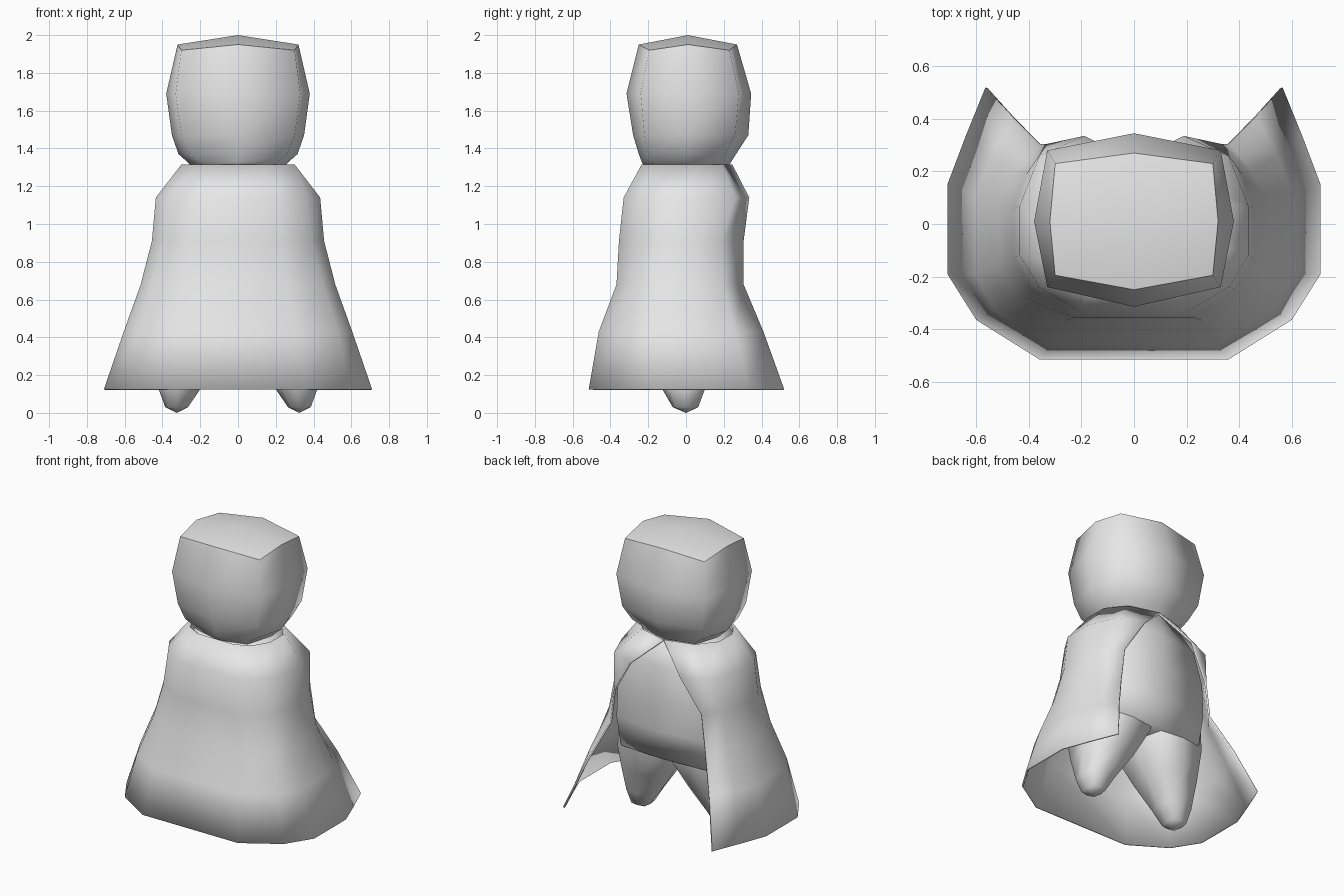
import bpy, bmesh

cube = bpy.data.objects.get("Cube")
if cube:
    bpy.data.objects.remove(cube)

grey = bpy.data.materials.new("light_grey")
grey.use_nodes = True
grey.diffuse_color = (0.8, 0.8, 0.8, 1)
grey.node_tree.nodes["Principled BSDF"].inputs["Base Color"].default_value = (0.8, 0.8, 0.8, 1)


def loft(name, rings, closed=True, bottom=None, top=None, sharp_top=False):
    """Skin counter-clockwise rings from low to high; optional centre points cap the ends."""
    bm = bmesh.new()
    rows = [[bm.verts.new(p) for p in ring] for ring in rings]
    n = len(rows[0])
    for lo, hi in zip(rows, rows[1:]):
        for j in range(n if closed else n - 1):
            k = (j + 1) % n
            bm.faces.new((lo[j], lo[k], hi[k], hi[j]))
    for centre, row, flip in ((bottom, rows[0], True), (top, rows[-1], False)):
        if centre:
            c = bm.verts.new(centre)
            for j in range(n):
                a, b = row[j], row[(j + 1) % n]
                bm.faces.new((b, a, c) if flip else (a, b, c))
    for f in bm.faces:
        f.smooth = True
    if sharp_top:
        for j in range(n):
            bm.edges.get((rows[-1][j], rows[-1][(j + 1) % n])).smooth = False
    mesh = bpy.data.meshes.new(name)
    bm.to_mesh(mesh)
    bm.free()
    mesh.materials.append(grey)
    obj = bpy.data.objects.new(name, mesh)
    bpy.context.collection.objects.link(obj)
    return obj


def ring8(z, side, corner, front, back, c_front, c_back, drop=0.0, cx=0.0, my=0.01):
    """Rounded-square ring: four mid points and four corners, the corners lower by drop."""
    w = z - drop
    return [(cx, front, z), (cx + corner, c_front, w), (cx + side, my, z), (cx + corner, c_back, w),
            (cx, back, z), (cx - corner, c_back, w), (cx - side, my, z), (cx - corner, c_front, w)]


# Head
loft("head", [
    ring8(1.30, 0.24, 0.19, -0.22, 0.22, -0.17, 0.17),
    ring8(1.33, 0.27, 0.21, -0.235, 0.24, -0.18, 0.18),
    ring8(1.37, 0.315, 0.26, -0.25, 0.265, -0.20, 0.21),
    ring8(1.47, 0.35, 0.30, -0.28, 0.33, -0.22, 0.26),
    ring8(1.69, 0.38, 0.33, -0.315, 0.345, -0.24, 0.28),
    ring8(1.95, 0.32, 0.30, -0.25, 0.27, -0.195, 0.23, drop=0.03),
], bottom=(0, 0, 1.30), top=(0, 0.01, 2.0), sharp_top=True)

# Torso
loft("torso", [
    ring8(0.50, 0.37, 0.33, -0.25, 0.25, -0.23, 0.23),
    ring8(0.70, 0.40, 0.35, -0.28, 0.28, -0.25, 0.25),
    ring8(0.92, 0.41, 0.34, -0.28, 0.29, -0.24, 0.25),
    ring8(1.14, 0.38, 0.29, -0.26, 0.285, -0.22, 0.23),
    ring8(1.31, 0.27, 0.20, -0.22, 0.235, -0.17, 0.17),
], bottom=(0, 0, 0.52), top=(0, 0, 1.31))

# Legs, tapering to small feet
for side, label in ((1, "left"), (-1, "right")):
    loft(label + "_leg", [
        ring8(0.03, 0.06, 0.05, -0.07, 0.065, -0.06, 0.055, cx=0.325 * side, my=0),
        ring8(0.125, 0.11, 0.085, -0.125, 0.10, -0.09, 0.08, cx=0.31 * side, my=0),
        ring8(0.30, 0.165, 0.135, -0.19, 0.17, -0.15, 0.14, cx=0.255 * side, my=0),
        ring8(0.48, 0.195, 0.165, -0.245, 0.235, -0.21, 0.21, cx=0.205 * side, my=0),
        ring8(0.68, 0.18, 0.15, -0.25, 0.25, -0.22, 0.22, cx=0.20 * side, my=0),
    ], bottom=(0.325 * side, 0, 0.0), top=(0.2 * side, 0, 0.7))

# Cloak open at the back; each row: height, then half outline from the front to the back edge
cloak_rows = [
    (0.125, [(0.36, -0.515), (0.60, -0.365), (0.71, -0.19), (0.71, 0.15), (0.64, 0.335), (0.565, 0.52)]),
    (0.43, [(0.31, -0.462), (0.53, -0.33), (0.605, -0.19), (0.605, 0.11), (0.545, 0.26), (0.465, 0.41)]),
    (0.68, [(0.26, -0.368), (0.45, -0.27), (0.515, -0.15), (0.515, 0.08), (0.45, 0.20), (0.36, 0.305)]),
    (0.91, [(0.23, -0.355), (0.39, -0.25), (0.456, -0.13), (0.456, 0.06), (0.41, 0.19), (0.33, 0.305)]),
    (1.14, [(0.21, -0.33), (0.36, -0.24), (0.435, -0.12), (0.435, 0.07), (0.36, 0.26), (0.19, 0.335)]),
    (1.315, [(0.14, -0.235), (0.24, -0.18), (0.30, -0.08), (0.30, 0.07), (0.20, 0.19), (0.0, 0.245)]),
]
cloak = loft("cloak", [
    [(-x, y, z) for x, y in reversed(half)] + [(x, y, z) for x, y in half]
    for z, half in cloak_rows], closed=False)
hem = cloak.modifiers.new("thickness", "SOLIDIFY")
hem.thickness = 0.012
hem.offset = -1
